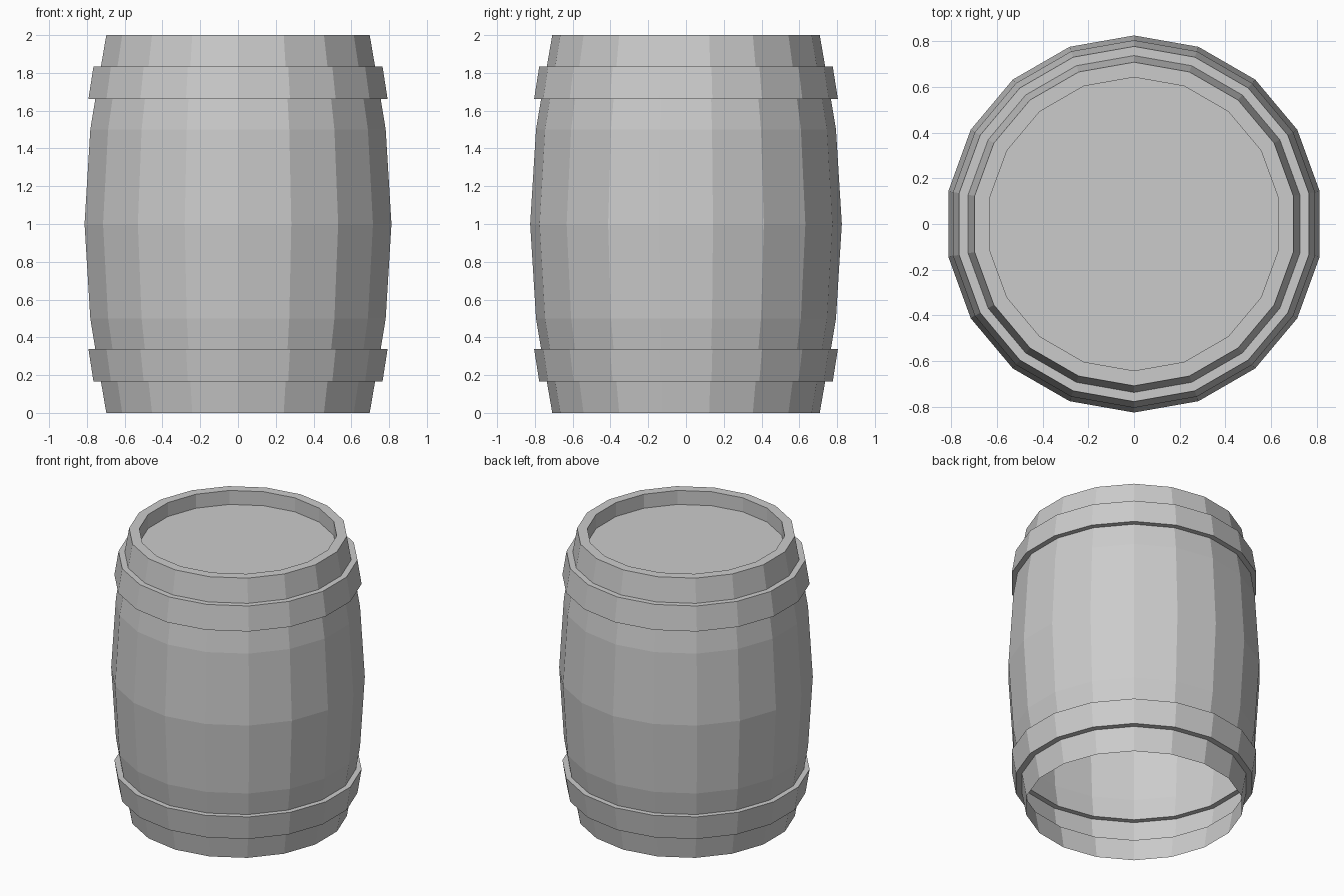
import bpy, bmesh, math

if "Cube" in bpy.data.objects:
    bpy.data.objects.remove(bpy.data.objects["Cube"])

SIDES = 18

# Lower half profile (radius, height): the hoop is a step in the shell itself
lower = [(0.708, 0), (0.737, 0.167), (0.777, 0.167), (0.804, 0.337), (0.767, 0.337), (0.794, 0.5)]
upper = [(r, 2 - z) for r, z in reversed(lower)]
# Belly in the middle, then the rim and the recessed lid
profile = lower + [(0.825, 1)] + upper + [(0.642, 2), (0.642, 1.9)]

bm = bmesh.new()


def ring(r, z):
    angles = [math.pi / 2 + 2 * math.pi * i / SIDES for i in range(SIDES)]
    return [bm.verts.new((r * math.cos(a), r * math.sin(a), z)) for a in angles]


# Staves, hoops and rim; the underside stays open
rings = [ring(r, z) for r, z in profile]
for a, b in zip(rings, rings[1:]):
    for i in range(SIDES):
        j = (i + 1) % SIDES
        bm.faces.new((a[i], a[j], b[j], b[i]))

# Lid
bm.faces.new(rings[-1])

mesh = bpy.data.meshes.new("barrel")
bm.to_mesh(mesh)
bm.free()
barrel = bpy.data.objects.new("barrel", mesh)
bpy.context.collection.objects.link(barrel)
